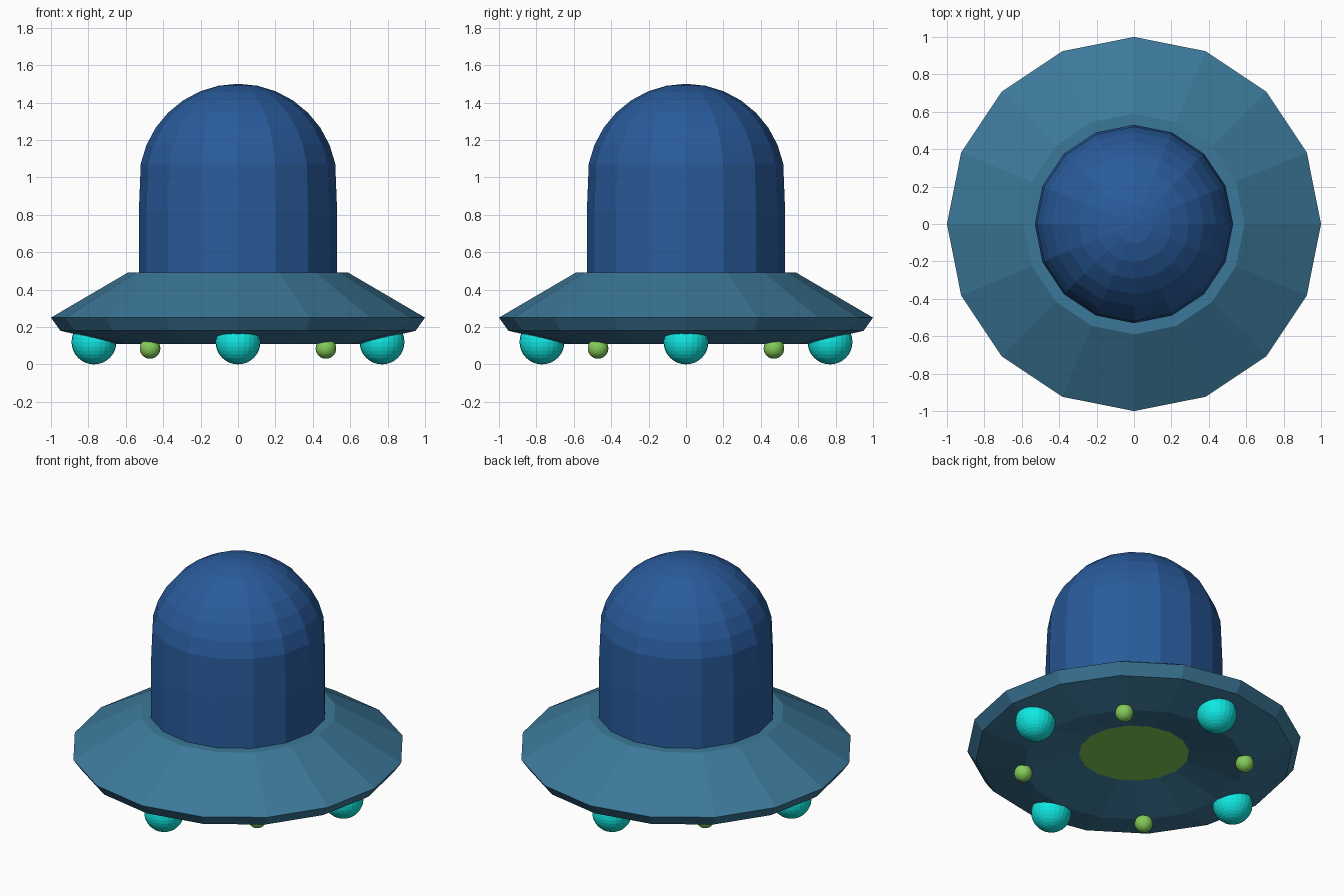
import bpy, bmesh, math
from mathutils import Matrix

if "Cube" in bpy.data.objects:
    bpy.data.objects.remove(bpy.data.objects["Cube"])

SIDES = 16


def material(name, rgb):
    m = bpy.data.materials.new(name)
    m.diffuse_color = (*rgb, 1)
    m.use_nodes = True
    m.node_tree.nodes["Principled BSDF"].inputs["Base Color"].default_value = m.diffuse_color
    return m


dome_blue = material("dome_blue", (0.022, 0.105, 0.33))
hull_blue = material("hull_blue", (0.045, 0.19, 0.32))
turquoise = material("turquoise", (0.005, 0.80, 0.75))
green = material("green", (0.23, 0.60, 0.10))


def finish(bm, name, *mats):
    bmesh.ops.recalc_face_normals(bm, faces=bm.faces)
    mesh = bpy.data.meshes.new(name)
    bm.to_mesh(mesh)
    bm.free()
    for m in mats:
        mesh.materials.append(m)
    obj = bpy.data.objects.new(name, mesh)
    bpy.context.collection.objects.link(obj)
    return obj


def lathe(name, profile, *mats, last_mat=0):
    """Revolve an (r, z) profile that starts and ends on the axis."""
    bm = bmesh.new()
    rings = []
    for r, z in profile:
        n = SIDES if r > 0 else 1
        rings.append([bm.verts.new((r * math.cos(2 * math.pi * i / SIDES),
                                    r * math.sin(2 * math.pi * i / SIDES), z))
                      for i in range(n)])
    for k, (a, b) in enumerate(zip(rings, rings[1:])):
        for i in range(SIDES):
            j = (i + 1) % SIDES
            loop = [a[i % len(a)], a[j % len(a)], b[j % len(b)], b[i % len(b)]]
            f = bm.faces.new(list(dict.fromkeys(loop)))
            if k == len(rings) - 2:
                f.material_index = last_mat
    return finish(bm, name, *mats)


def ball(name, radius, loc, mat):
    bm = bmesh.new()
    bmesh.ops.create_uvsphere(bm, u_segments=24, v_segments=16, radius=radius,
                              matrix=Matrix.Translation(loc))
    return finish(bm, name, mat)


# Saucer hull, with a shallow recess underneath ending in a green hatch
lathe("saucer_hull",
      [(0, 0.49), (0.59, 0.49), (1.0, 0.25), (0.95, 0.18),
       (0.66, 0.11), (0.33, 0.19), (0, 0.19)],
      hull_blue, green, last_mat=1)

# Tall dome: half sphere with a stretched lower wall
R = 0.53
dome = [(R * math.sin(math.radians(11.25 * i)),
         0.97 + R * math.cos(math.radians(11.25 * i))) for i in range(8)]
lathe("dome", dome + [(R, 0.82), (R, 0.47), (0, 0.47)], dome_blue)

# Landing balls on the axes, small lights on the diagonals
for i in range(4):
    a = i * math.pi / 2
    ball(f"landing_ball_{i + 1}", 0.12,
         (0.77 * math.cos(a), 0.77 * math.sin(a), 0.12), turquoise)
    a += math.pi / 4
    ball(f"underside_light_{i + 1}", 0.055,
         (0.665 * math.cos(a), 0.665 * math.sin(a), 0.085), green)
